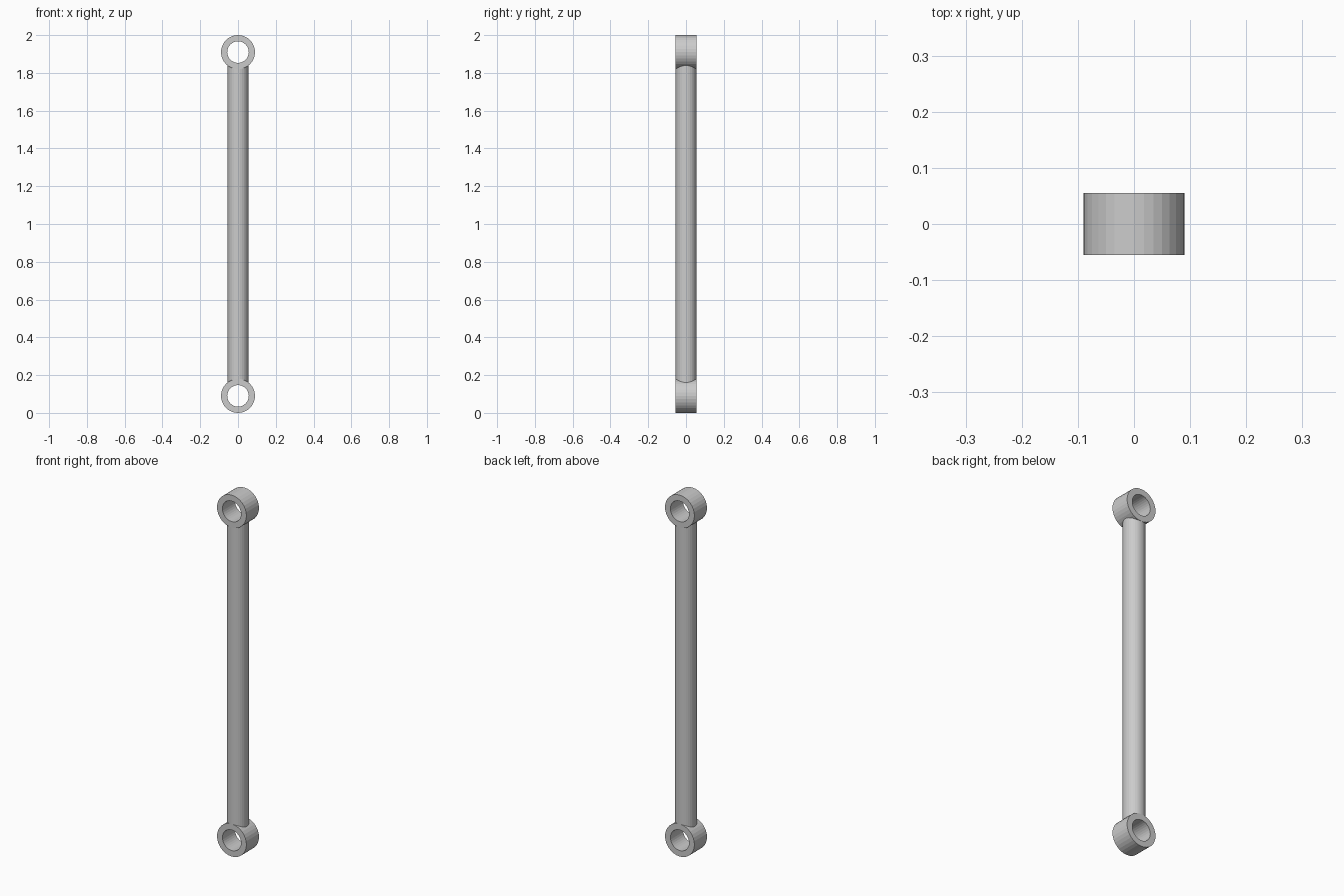
import bpy, bmesh
from math import cos, sin, pi

if "Cube" in bpy.data.objects:
    bpy.data.objects.remove(bpy.data.objects["Cube"])

SEG = 32
ROD_R, EYE_R, HOLE_R, HALF_W = 0.055, 0.09, 0.057, 0.055


def finish(name, bm):
    bmesh.ops.recalc_face_normals(bm, faces=bm.faces)
    mesh = bpy.data.meshes.new(name)
    bm.to_mesh(mesh)
    bm.free()
    obj = bpy.data.objects.new(name, mesh)
    bpy.context.collection.objects.link(obj)
    return obj


def eye_ring(name, z):
    # Rectangular wall section swept around the y axis
    bm = bmesh.new()
    section = [(EYE_R, -HALF_W), (EYE_R, HALF_W), (HOLE_R, HALF_W), (HOLE_R, -HALF_W)]
    loops = []
    for i in range(SEG):
        a = 2 * pi * i / SEG
        loops.append([bm.verts.new((r * cos(a), y, z + r * sin(a))) for r, y in section])
    for i in range(SEG):
        p, q = loops[i], loops[(i + 1) % SEG]
        for k in range(4):
            n = (k + 1) % 4
            bm.faces.new((p[k], p[n], q[n], q[k]))
    return finish(name, bm)


# End eyes
eye_ring("lower_eye", EYE_R)
eye_ring("upper_eye", 2 - EYE_R)

# Rod, with both ends sunk into the eye walls
bm = bmesh.new()
bmesh.ops.create_cone(bm, cap_ends=True, segments=SEG, radius1=ROD_R,
                      radius2=ROD_R, depth=1.685)
bmesh.ops.translate(bm, verts=bm.verts, vec=(0, 0, 1))
finish("rod", bm)
